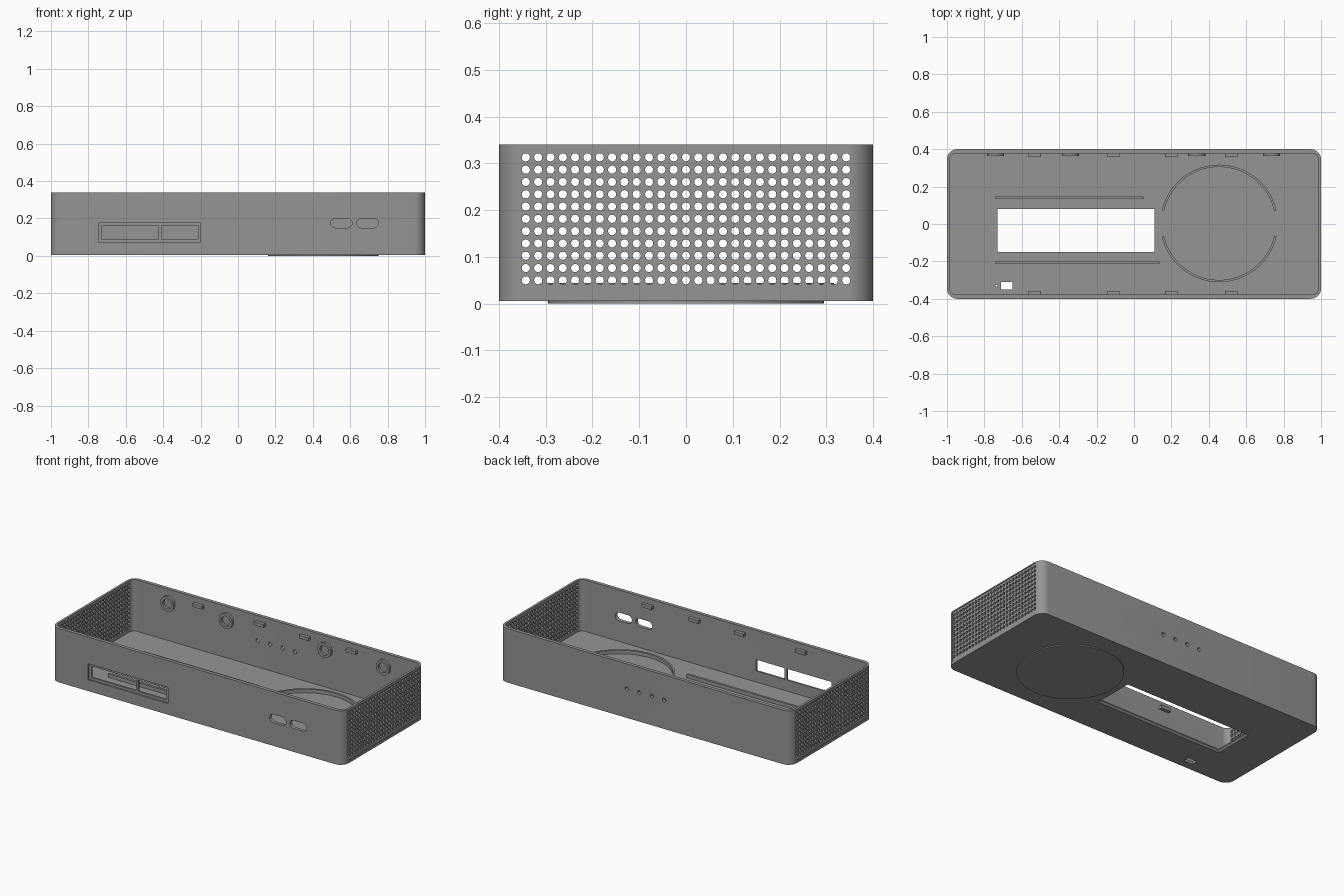
import bpy, bmesh, math
from mathutils import Matrix, Vector

default = bpy.data.objects.get("Cube")
if default:
    bpy.data.objects.remove(default, do_unlink=True)

grey = bpy.data.materials.new("matte grey")
grey.use_nodes = True
grey.diffuse_color = (0.3, 0.3, 0.3, 1)
grey.node_tree.nodes["Principled BSDF"].inputs["Base Color"].default_value = grey.diffuse_color

AXES = {"x": Matrix.Rotation(math.pi / 2, 4, "Y"),
        "y": Matrix.Rotation(math.pi / 2, 4, "X"),
        "z": Matrix.Identity(4)}


def box(bm, x0, x1, y0, y1, z0, z1):
    size = Matrix.Diagonal((x1 - x0, y1 - y0, z1 - z0, 1))
    mid = Vector((x0 + x1, y0 + y1, z0 + z1)) / 2
    return bmesh.ops.create_cube(bm, size=1, matrix=Matrix.Translation(mid) @ size)["verts"]


def cylinder(bm, centre, r, depth, axis, segments=16):
    bmesh.ops.create_cone(bm, cap_ends=True, segments=segments, radius1=r, radius2=r,
                          depth=depth, matrix=Matrix.Translation(centre) @ AXES[axis])


def rounded_box(bm, hx, hy, r, z0, z1):
    verts = box(bm, -hx, hx, -hy, hy, z0, z1)
    edges = {e for v in verts for e in v.link_edges
             if abs(e.verts[0].co.z - e.verts[1].co.z) > 0.1}
    bmesh.ops.bevel(bm, geom=list(edges), offset=r, segments=8, profile=0.5, affect="EDGES")


def slot(bm, x0, x1, z0, z1, y0, y1):
    # stadium-shaped prism running along y
    r, zc = (z1 - z0) / 2, (z0 + z1) / 2
    ring = []
    for cx, start in ((x1 - r, -90), (x0 + r, 90)):
        for i in range(9):
            a = math.radians(start + i * 22.5)
            ring.append(bm.verts.new((cx + r * math.cos(a), y0, zc + r * math.sin(a))))
    face = bm.faces.new(ring)
    out = bmesh.ops.extrude_face_region(bm, geom=[face])["geom"]
    bmesh.ops.translate(bm, vec=(0, y1 - y0, 0),
                        verts=[v for v in out if isinstance(v, bmesh.types.BMVert)])


def arc_wall(bm, cx, cy, r0, r1, z0, z1, a0, a1, steps=40):
    # curved wall swept between two angles
    rows = []
    for i in range(steps + 1):
        a = math.radians(a0 + (a1 - a0) * i / steps)
        rows.append([bm.verts.new((cx + r * math.cos(a), cy + r * math.sin(a), z))
                     for r, z in ((r0, z0), (r1, z0), (r1, z1), (r0, z1))])
    for p, q in zip(rows, rows[1:]):
        for k in range(4):
            bm.faces.new((p[k], p[(k + 1) % 4], q[(k + 1) % 4], q[k]))
    if a1 - a0 < 360:
        bm.faces.new(rows[0])
        bm.faces.new(rows[-1])


def finish(bm, name, smooth=True):
    bmesh.ops.remove_doubles(bm, verts=bm.verts, dist=1e-6)
    bmesh.ops.recalc_face_normals(bm, faces=bm.faces)
    mesh = bpy.data.meshes.new(name)
    bm.to_mesh(mesh)
    bm.free()
    mesh.materials.append(grey)
    ob = bpy.data.objects.new(name, mesh)
    bpy.context.collection.objects.link(ob)
    if smooth:
        shade(ob)
    return ob


def shade(ob):
    bpy.ops.object.select_all(action="DESELECT")
    ob.select_set(True)
    bpy.context.view_layer.objects.active = ob
    bpy.ops.object.shade_smooth_by_angle(angle=math.radians(30))


def cut(ob, bm, name):
    cutter = finish(bm, name, smooth=False)
    cutter.hide_render = True
    mod = ob.modifiers.new(name, "BOOLEAN")
    mod.operation, mod.solver, mod.object = "DIFFERENCE", "EXACT", cutter
    bpy.context.view_layer.objects.active = ob
    bpy.ops.object.modifier_apply(modifier=name)
    bpy.data.objects.remove(cutter, do_unlink=True)


BASE, FLOOR, TOP = 0.006, 0.022, 0.34
IN_X, IN_Y = 0.986, 0.378

# tray body
bm = bmesh.new()
rounded_box(bm, 1, 0.4, 0.055, BASE, TOP)
shell = finish(bm, "enclosure_shell", smooth=False)

# hollow interior
bm = bmesh.new()
rounded_box(bm, IN_X, IN_Y, 0.035, FLOOR, TOP + 0.1)
cut(shell, bm, "cavity")

# shallow recesses: front port frame, end panels, flared underside of the window
bm = bmesh.new()
box(bm, -0.745, -0.2, -0.45, -0.39, 0.075, 0.175)
for s in (-1, 1):
    box(bm, s * 1.02 - 0.023, s * 1.02 + 0.023, -0.342 - 0.012, 0.354, 0.022, 0.333)
for v in box(bm, -0.73, 0.11, -0.15, 0.08, -0.01, 0.016):
    if v.co.z < 0:
        v.co.x += 0.03 * (1 if v.co.x > -0.3 else -1)
        v.co.y += 0.03 * (1 if v.co.y > 0 else -1)
cut(shell, bm, "recesses")

# through openings
bm = bmesh.new()
for x0, x1 in ((-0.73, -0.425), (-0.41, -0.215)):
    box(bm, x0, x1, -0.42, -0.35, 0.09, 0.16)
for x0, x1 in ((0.495, 0.61), (0.635, 0.75)):
    slot(bm, x0, x1, 0.15, 0.2, -0.42, -0.35)
for i in range(4):
    cylinder(bm, (-0.13 + i * 0.085, 0.39, 0.185), 0.012, 0.08, "y")
box(bm, -0.73, 0.11, -0.15, 0.08, -0.02, 0.06)
box(bm, -0.71, -0.65, -0.35, -0.31, -0.02, 0.06)
cylinder(bm, (-0.735, -0.33, 0.02), 0.005, 0.08, "z")
cut(shell, bm, "openings")

# perforated ends
bm = bmesh.new()
for s in (-1, 1):
    for col in range(27):
        for row in range(11):
            cylinder(bm, (s * 0.99, (col - 13) * 0.02635, 0.05 + row * 0.0263),
                     0.0088, 0.06, "x", 12)
cut(shell, bm, "perforations")
shade(shell)

# round pad under the floor
bm = bmesh.new()
cylinder(bm, (0.455, 0, 0.004), 0.295, 0.008, "z", 64)
finish(bm, "underside_pad")

# locating arcs on the floor
for name, start in (("rear_locating_arc", 13), ("front_locating_arc", 193)):
    bm = bmesh.new()
    arc_wall(bm, 0.455, 0.003, 0.302, 0.314, FLOOR - 0.004, 0.044, start, start + 154)
    finish(bm, name)

# support ribs beside the window
for name, x1, y0, y1 in (("rear_rib", 0.05, 0.133, 0.146), ("front_rib", 0.135, -0.214, -0.2)):
    bm = bmesh.new()
    box(bm, -0.74, x1, y0, y1, FLOOR - 0.004, 0.044)
    finish(bm, name)

# snap tabs near the rim
for side, s in (("rear", 1), ("front", -1)):
    for i, x in enumerate((-0.53, -0.11, 0.2, 0.52)):
        bm = bmesh.new()
        y0, y1 = sorted((s * 0.357, s * (IN_Y + 0.004)))
        box(bm, x - 0.033, x + 0.033, y0, y1, 0.287, 0.307)
        finish(bm, f"{side}_snap_tab_{i + 1}")

# ring bosses inside the rear wall
for i, x in enumerate((-0.74, -0.34, 0.335, 0.735)):
    bm = bmesh.new()
    arc_wall(bm, 0, 0, 0.03, 0.046, 0, 0.018, 0, 360, 32)
    bmesh.ops.transform(bm, verts=bm.verts,
                        matrix=Matrix.Translation((x, IN_Y + 0.003, 0.255)) @ AXES["y"])
    finish(bm, f"ring_boss_{i + 1}")
